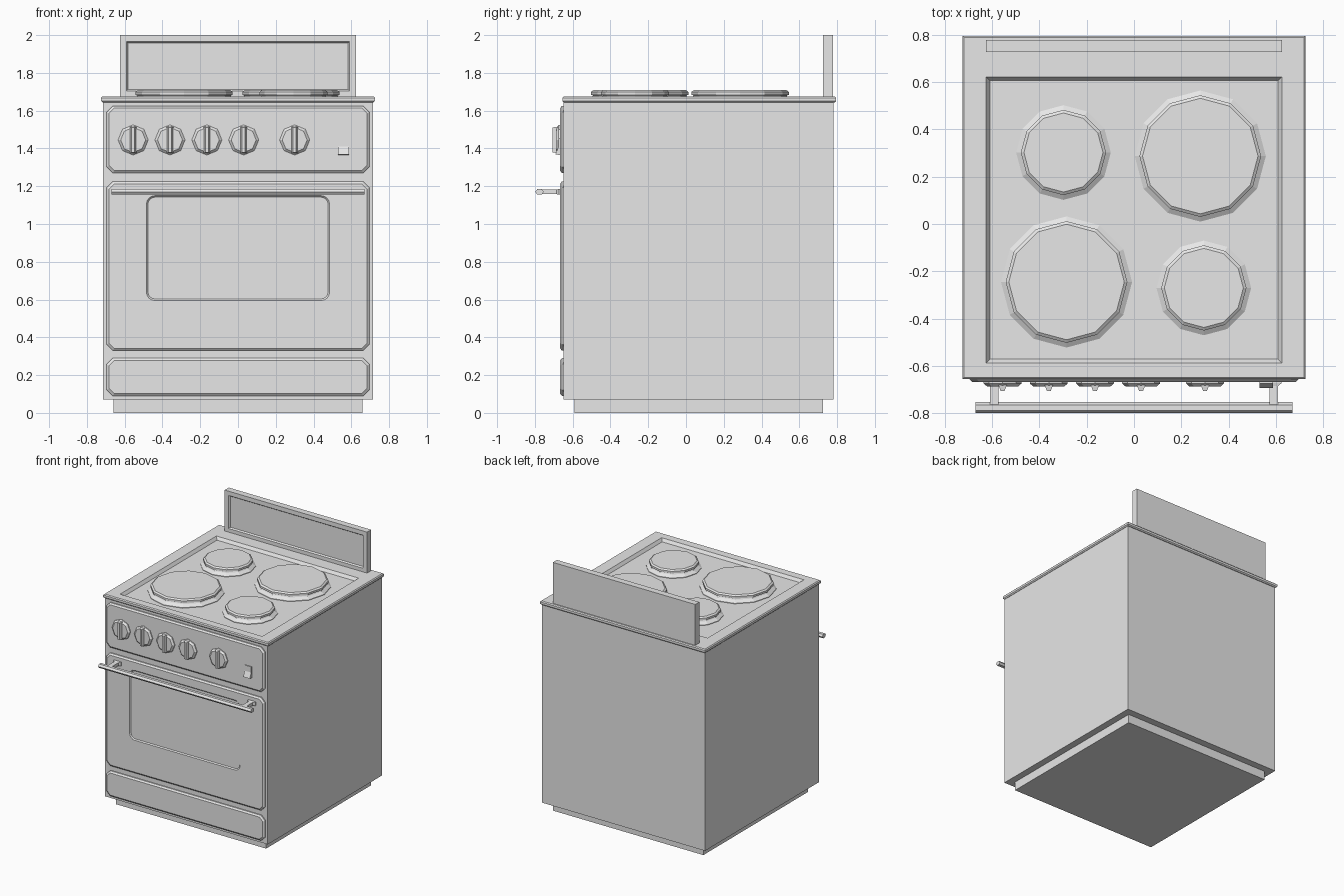
import bpy, bmesh
from math import sin, cos, pi, radians
from mathutils import Vector

if "Cube" in bpy.data.objects:
    bpy.data.objects.remove(bpy.data.objects["Cube"])

GREY = bpy.data.materials.new("light_grey")
GREY.use_nodes = True
GREY.diffuse_color = (0.8, 0.8, 0.8, 1)
GREY.node_tree.nodes["Principled BSDF"].inputs["Base Color"].default_value = (0.8, 0.8, 0.8, 1)


def loft(name, rings):
    """Skin a closed solid through rings of equal point count, capped at both ends."""
    bm = bmesh.new()
    loops = [[bm.verts.new(p) for p in ring] for ring in rings]
    for a, b in zip(loops, loops[1:]):
        for i in range(len(a)):
            j = (i + 1) % len(a)
            bm.faces.new((a[i], a[j], b[j], b[i]))
    bm.faces.new(loops[0])
    bm.faces.new(loops[-1])
    bmesh.ops.recalc_face_normals(bm, faces=bm.faces)
    mesh = bpy.data.meshes.new(name)
    bm.to_mesh(mesh)
    bm.free()
    mesh.materials.append(GREY)
    obj = bpy.data.objects.new(name, mesh)
    bpy.context.collection.objects.link(obj)
    return obj


def flat_rect(x0, x1, y0, y1, z, inset=0):
    """Horizontal rectangle ring."""
    x0, x1, y0, y1 = x0 + inset, x1 - inset, y0 + inset, y1 - inset
    return [(x0, y0, z), (x1, y0, z), (x1, y1, z), (x0, y1, z)]


def box(name, x0, x1, y0, y1, z0, z1):
    return loft(name, [flat_rect(x0, x1, y0, y1, z) for z in (z0, z1)])


def upright_rect(x0, x1, z0, z1, y, inset=0):
    """Rectangle ring facing the front."""
    x0, x1, z0, z1 = x0 + inset, x1 - inset, z0 + inset, z1 - inset
    return [(x0, y, z0), (x1, y, z0), (x1, y, z1), (x0, y, z1)]


def soft_rect(hx, z0, z1, y, corner, inset=0, rounded=False, steps=4):
    """Front-facing rectangle ring with chamfered or rounded corners."""
    hx, z0, z1 = hx - inset, z0 + inset, z1 - inset
    corners = [(hx, z1, 0), (-hx, z1, 1), (-hx, z0, 2), (hx, z0, 3)]
    ring = []
    for x, z, quarter in corners:
        sx, sz = (1 if x > 0 else -1), (1 if z == z1 else -1)
        for k in range(steps + 1):
            t = k / steps
            u, v = (cos(t * pi / 2), sin(t * pi / 2)) if rounded else (1 - t, t)
            if quarter % 2:
                u, v = v, u
            ring.append((x - sx * corner * (1 - u), y, z - sz * corner * (1 - v)))
    return ring


def disc_ring(cx, cy, r, z, n=12):
    return [(cx + r * cos(2 * pi * i / n), cy + r * sin(2 * pi * i / n), z) for i in range(n)]


# Plinth and cabinet
box("plinth", -0.66, 0.66, -0.59, 0.725, 0, 0.08)
box("cabinet", -0.715, 0.715, -0.648, 0.782, 0.07, 1.646)

# Worktop with bevelled rim and recessed hob tray
top = (-0.725, 0.725, -0.655, 0.795)
tray = (-0.625, 0.625, -0.587, 0.622)
loft("worktop", [
    flat_rect(*top, 1.643, 0.008), flat_rect(*top, 1.651), flat_rect(*top, 1.668),
    flat_rect(*top, 1.675, 0.007), flat_rect(*tray, 1.675), flat_rect(*tray, 1.652, 0.016)])

# Hotplates: sloped trim ring with a bevelled disc on top
plates = {"back_left": (0.28, 0.287, 0.277), "front_right": (-0.285, -0.245, 0.277),
          "back_right": (-0.298, 0.302, 0.2), "front_left": (0.295, -0.27, 0.2)}
for place, (cx, cy, r) in plates.items():
    profile = [(0, 1.648), (0, 1.656), (-0.026, 1.672), (-0.03, 1.68), (-0.02, 1.684),
               (-0.02, 1.7), (-0.033, 1.709)]
    loft("hotplate_" + place, [disc_ring(cx, cy, r + dr, z) for dr, z in profile])

# Splashback with framed recess
back = (-0.625, 0.625, 1.67, 2.0)
loft("splashback", [
    upright_rect(*back, 0.777), upright_rect(*back, 0.726),
    upright_rect(*back, 0.726, 0.034), upright_rect(*back, 0.737, 0.042)])


# Front panels
def panel_rings(z0, z1):
    return [soft_rect(0.695, z0, z1, -0.64, 0.032),
            soft_rect(0.695, z0, z1, -0.657, 0.032),
            soft_rect(0.695, z0, z1, -0.667, 0.028, 0.012)]


loft("control_panel", panel_rings(1.27, 1.625))
loft("drawer_front", panel_rings(0.09, 0.29))
window = (0.485, 0.595, 1.15)
loft("oven_door", panel_rings(0.33, 1.225) + [
    soft_rect(*window, -0.667, 0.045, 0, True),
    soft_rect(*window, -0.659, 0.038, 0.008, True)])

# Door handle: flattened six-sided bar on two flared posts
hexagon = [(-0.798, 1.17), (-0.787, 1.185), (-0.764, 1.185),
           (-0.753, 1.17), (-0.764, 1.155), (-0.787, 1.155)]
loft("handle_bar", [[(x, y, z) for y, z in hexagon] for x in (-0.67, 0.67)])
for side, cx in (("left", 0.59), ("right", -0.59)):
    loft("handle_post_" + side, [
        upright_rect(cx - w, cx + w, 1.17 - h, 1.17 + h, y)
        for w, h, y in ((0.034, 0.015, -0.66), (0.034, 0.015, -0.672),
                        (0.018, 0.012, -0.685), (0.018, 0.012, -0.77))])

# Control knobs: octagonal skirt with a raised tapered grip
KNOB_Z = 1.445
for number, cx in enumerate((-0.555, -0.36, -0.165, 0.03, 0.3), 1):
    loft(f"knob_{number}", [
        [(cx + r * cos(i * pi / 4), y, KNOB_Z + r * sin(i * pi / 4)) for i in range(8)]
        for r, y in ((0.08, -0.66), (0.08, -0.674), (0.066, -0.686))])
    loft(f"knob_grip_{number}", [
        upright_rect(cx - w, cx + w, KNOB_Z - h, KNOB_Z + h, y)
        for w, h, y in ((0.018, 0.07, -0.68), (0.008, 0.066, -0.706))])

# Rocker switch: thicker towards the bottom
rocker = [(-0.66, 1.365), (-0.692, 1.368), (-0.674, 1.41), (-0.674, 1.455), (-0.66, 1.455)]
loft("rocker_switch", [[(x, y, z) for y, z in rocker] for x in (0.53, 0.588)])
